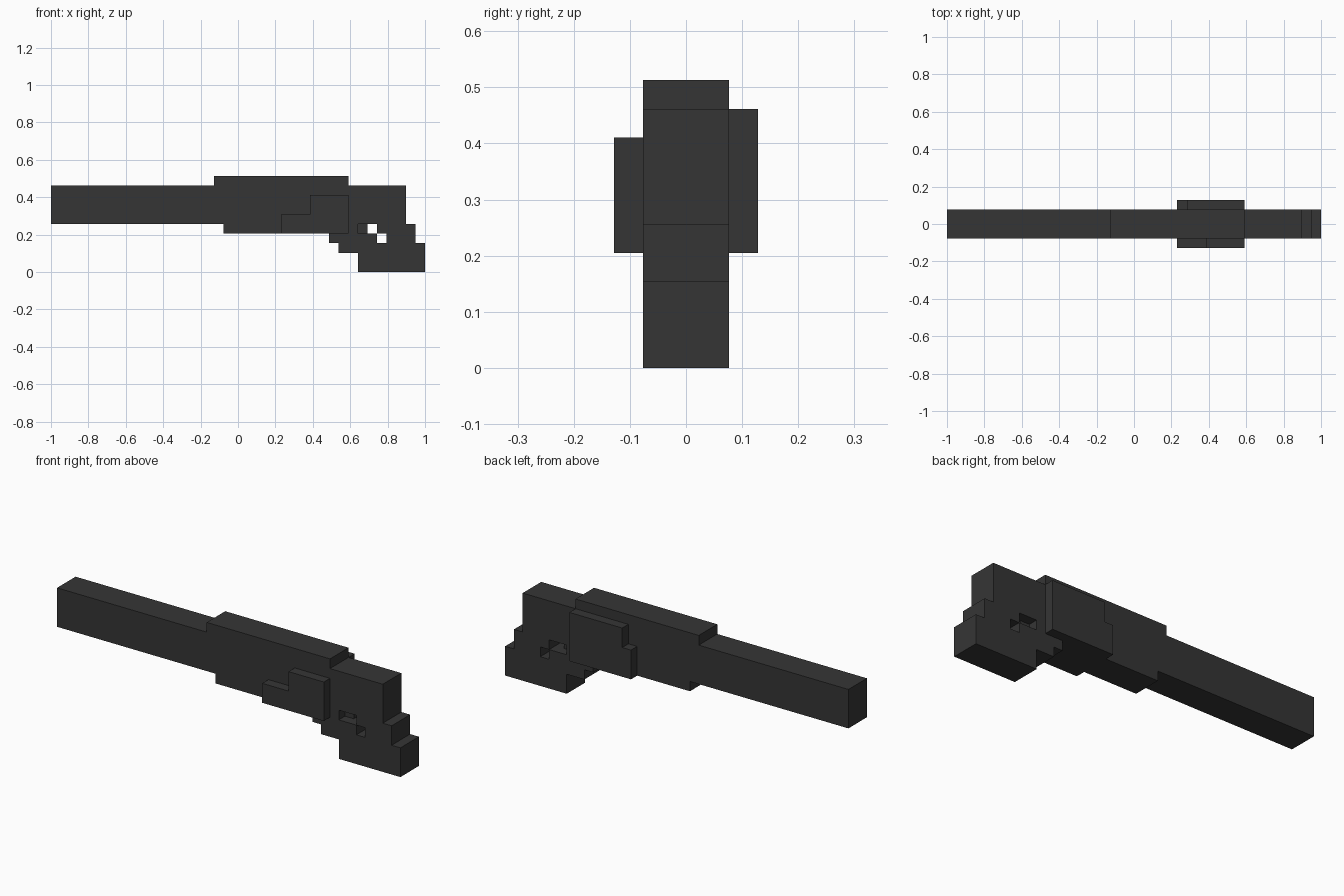
import bpy, bmesh

if "Cube" in bpy.data.objects:
    bpy.data.objects.remove(bpy.data.objects["Cube"])

U = 2 / 39  # one block of the model's grid

metal = bpy.data.materials.new("dark_grey")
metal.diffuse_color = (0.036, 0.036, 0.036, 1)
metal.use_nodes = True
metal.node_tree.nodes["Principled BSDF"].inputs["Base Color"].default_value = metal.diffuse_color


def slab(name, outline, y0, y1):
    """Extrude an x/z outline (in blocks) from y0 to y1 (in blocks)."""
    bm = bmesh.new()
    verts = [bm.verts.new((x * U - 1, y0 * U, z * U)) for x, z in outline]
    face = bm.faces.new(verts)
    ext = bmesh.ops.extrude_face_region(bm, geom=[face])
    moved = [v for v in ext["geom"] if isinstance(v, bmesh.types.BMVert)]
    bmesh.ops.translate(bm, verts=moved, vec=(0, (y1 - y0) * U, 0))
    bmesh.ops.recalc_face_normals(bm, faces=bm.faces)
    mesh = bpy.data.meshes.new(name)
    bm.to_mesh(mesh)
    bm.free()
    mesh.materials.append(metal)
    obj = bpy.data.objects.new(name, mesh)
    bpy.context.collection.objects.link(obj)
    return obj


# Long barrel with the raised top rib
slab("barrel", [(0, 5), (37, 5), (37, 9), (31, 9), (31, 10),
                (17, 10), (17, 9), (0, 9)], -1.5, 1.5)

# Stepped underside leading into the trigger guard
slab("under_frame", [(18, 5), (18, 4), (29, 4), (29, 3), (30, 3), (30, 2),
                     (34, 2), (34, 4), (32, 4), (32, 5)], -1.5, 1.5)

# Grip, with the notch that forms the rear of the trigger opening
slab("grip", [(32, 2), (32, 0), (39, 0), (39, 3), (38, 3), (38, 5), (34, 5),
              (34, 4), (35, 4), (35, 3), (34, 3), (34, 2)], -1.5, 1.5)

# Thin trigger in the middle of the opening
slab("trigger", [(32, 4), (33, 4), (33, 5), (32, 5)], -0.5, 0.5)

# Side plates, different on each side
slab("front_side_plate", [(24, 4), (31, 4), (31, 8), (27, 8),
                          (27, 6), (24, 6)], -2.5, -1.5)
slab("back_side_plate", [(24, 4), (31, 4), (31, 9), (25, 9),
                         (25, 7), (24, 7)], 1.5, 2.5)
